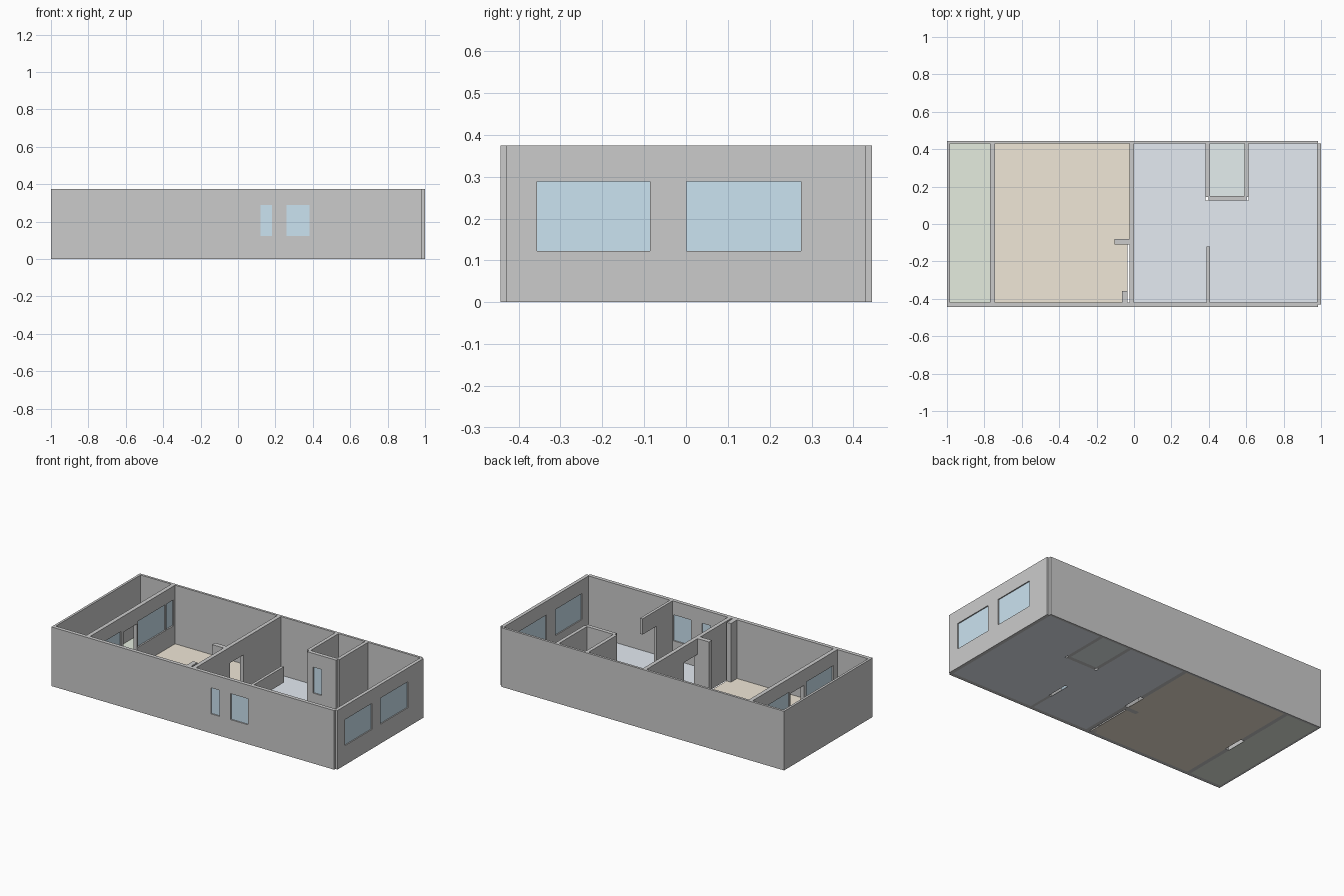
import bpy, bmesh
from mathutils import Vector

if "Cube" in bpy.data.objects:
    bpy.data.objects.remove(bpy.data.objects["Cube"])

H = 0.375                 # wall height
SILL, HEAD = 0.123, 0.288  # window bottom and top
DOOR = 0.275              # door head


def material(name, rgb):
    m = bpy.data.materials.new(name)
    m.diffuse_color = (*rgb, 1)
    m.use_nodes = True
    m.node_tree.nodes["Principled BSDF"].inputs["Base Color"].default_value = m.diffuse_color
    return m


GLASS = material("glass_blue", (0.60, 0.77, 0.88))
GREEN = material("balcony_green", (0.78, 0.84, 0.74))
BEIGE = material("room_beige", (0.87, 0.80, 0.68))
BLUE = material("living_blue", (0.78, 0.83, 0.89))
TEAL = material("bath_teal", (0.78, 0.86, 0.86))


def box(name, x, y, z, mat=None):
    lo, hi = Vector((x[0], y[0], z[0])), Vector((x[1], y[1], z[1]))
    bm = bmesh.new()
    bmesh.ops.create_cube(bm, size=1)
    for v in bm.verts:
        v.co = (lo + hi) / 2 + v.co * (hi - lo)
    me = bpy.data.meshes.new(name)
    bm.to_mesh(me)
    bm.free()
    ob = bpy.data.objects.new(name, me)
    bpy.context.collection.objects.link(ob)
    if mat:
        me.materials.append(mat)
    return ob


def wall(name, x, y, windows=(), doors=()):
    """Full-height wall; windows and doors are ranges along its long side."""
    ob = box(name, x, y, (0, H))
    along_x = x[1] - x[0] > y[1] - y[0]
    cross = y if along_x else x
    mid = sum(cross) / 2

    def place(label, span, depth, z, mat=None):
        c = (mid - depth, mid + depth)
        return box(label, span if along_x else c, c if along_x else span, z, mat)

    cuts = [(s, (SILL, HEAD)) for s in windows] + [(s, (-0.1, DOOR)) for s in doors]
    for span, z in cuts:
        cutter = place("cutter", span, 0.04, z)
        cutter.hide_render = True
        mod = ob.modifiers.new("opening", 'BOOLEAN')
        mod.operation, mod.solver, mod.object = 'DIFFERENCE', 'EXACT', cutter
        with bpy.context.temp_override(object=ob, active_object=ob):
            bpy.ops.object.modifier_apply(modifier=mod.name)
        bpy.data.objects.remove(cutter)
    for i, span in enumerate(windows):
        place(f"{name}_glass_{i + 1}", span, 0.004, (SILL, HEAD), GLASS)


def floor(name, mat, *rects):
    for i, (x0, x1, y0, y1) in enumerate(rects):
        box(f"{name}_{i + 1}", (x0, x1), (y0, y1), (0, 0.003), mat)


# Outer walls; the balcony end is a separate stretch of wall
F, B = (-0.443, -0.419), (0.430, 0.445)
wall("front_wall", (-0.757, 0.985), F, windows=[(0.12, 0.182), (0.258, 0.382)])
wall("front_balcony_wall", (-0.985, -0.757), F)
wall("back_wall", (-0.985, 0.985), B)
wall("left_wall", (-1.0, -0.985), (-0.443, 0.445))
wall("right_wall", (0.978, 1.0), (-0.430, 0.430),
     windows=[(-0.356, -0.086), (0.001, 0.275)])

# Glazed wall between balcony and room
IN = (-0.419, 0.430)
wall("balcony_partition", (-0.769, -0.743), IN,
     windows=[(-0.38, -0.11), (0.06, 0.335), (0.345, 0.415)], doors=[(-0.085, 0.05)])

# Central wall with its doorway and two stub walls
wall("central_wall", (-0.025, 0.0), IN, doors=[(-0.08, 0.055)])
wall("closet_stub", (-0.105, -0.025), (-0.110, -0.080))
wall("front_stub", (-0.065, -0.035), (-0.419, -0.358))

# Kitchen partition, header runs past an open-ended doorway
wall("kitchen_partition", (0.388, 0.406), (-0.419, -0.12), doors=[(-0.26, -0.05)])

# Bathroom enclosure
wall("bath_left_wall", (0.382, 0.405), (0.145, 0.430))
wall("bath_right_wall", (0.590, 0.612), (0.145, 0.430))
wall("bath_front_wall", (0.398, 0.602), (0.125, 0.150), windows=[(0.44, 0.50)])

# Floors stop at the walls
floor("balcony_floor", GREEN, (-0.985, -0.769, *IN))
floor("room_floor", BEIGE, (-0.743, -0.025, -0.080, 0.430),
      (-0.743, -0.105, -0.110, -0.080), (-0.743, -0.034, -0.419, -0.110))
floor("living_floor", BLUE, (0.0, 0.382, -0.12, 0.430), (0.612, 0.978, -0.12, 0.430),
      (0.382, 0.612, -0.12, 0.125), (0.0, 0.388, -0.419, -0.12),
      (0.406, 0.978, -0.419, -0.12))
floor("bath_floor", TEAL, (0.405, 0.590, 0.150, 0.430))
